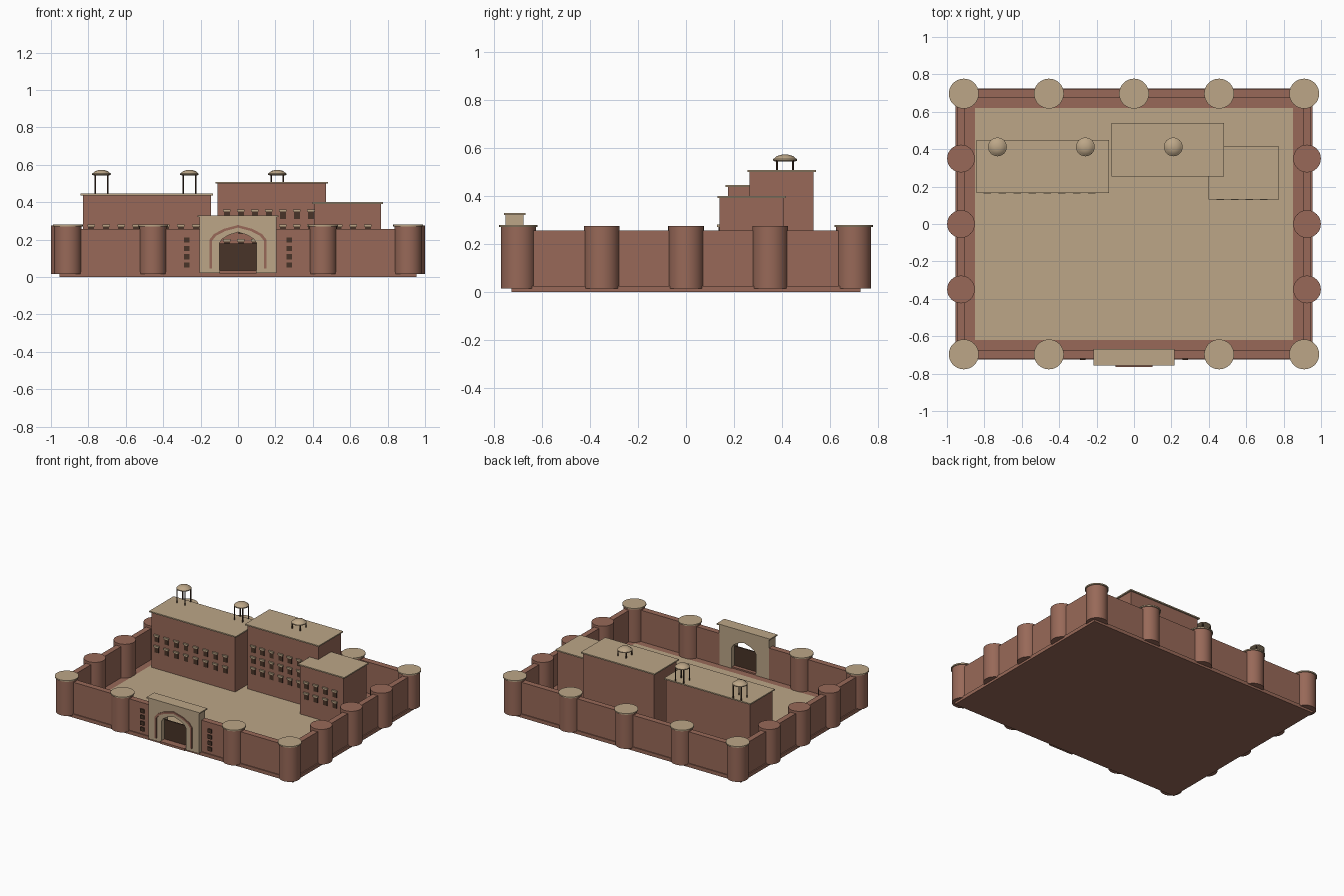
import bpy, bmesh, math

cube = bpy.data.objects.get("Cube")
if cube:
    bpy.data.objects.remove(cube, do_unlink=True)


def material(name, rgb):
    m = bpy.data.materials.new(name)
    m.use_nodes = True
    m.diffuse_color = (*rgb, 1)
    m.node_tree.nodes["Principled BSDF"].inputs["Base Color"].default_value = (*rgb, 1)
    return m


BRICK = material("red sandstone", (0.314, 0.141, 0.098))
SAND = material("pale stone", (0.503, 0.381, 0.242))
DARK = material("dark opening", (0.065, 0.034, 0.021))


def finish(name, bm, mat, smooth=False):
    bmesh.ops.recalc_face_normals(bm, faces=bm.faces)
    mesh = bpy.data.meshes.new(name)
    bm.to_mesh(mesh)
    bm.free()
    mesh.materials.append(mat)
    obj = bpy.data.objects.new(name, mesh)
    bpy.context.collection.objects.link(obj)
    if smooth:
        bpy.ops.object.select_all(action='DESELECT')
        obj.select_set(True)
        bpy.context.view_layer.objects.active = obj
        bpy.ops.object.shade_smooth_by_angle(angle=math.radians(35))
    return obj


def box(name, x, y, z, mat):
    """Box between (low, high) pairs."""
    bm = bmesh.new()
    bmesh.ops.create_cube(bm, size=1)
    for v in bm.verts:
        v.co = [pair[0] if c < 0 else pair[1] for c, pair in zip(v.co, (x, y, z))]
    return finish(name, bm, mat)


def lathe(name, x, y, profile, mat, sides=32):
    """Revolve a (radius, height) profile into a closed solid."""
    bm = bmesh.new()
    rings = []
    for r, z in profile:
        rings.append([bm.verts.new((x + r * math.cos(a), y + r * math.sin(a), z))
                      for a in (math.tau * i / sides for i in range(sides))])
    for low, high in zip(rings, rings[1:]):
        for i in range(sides):
            j = (i + 1) % sides
            bm.faces.new((low[i], low[j], high[j], high[i]))
    bm.faces.new(rings[0])
    bm.faces.new(rings[-1])
    return finish(name, bm, mat, smooth=True)


def prism(name, outline, y0, y1, mat):
    """Extrude an (x, z) outline along y."""
    bm = bmesh.new()
    face = bm.faces.new([bm.verts.new((x, y0, z)) for x, z in outline])
    new = bmesh.ops.extrude_face_region(bm, geom=[face])["geom"]
    bmesh.ops.translate(bm, vec=(0, y1 - y0, 0),
                        verts=[v for v in new if isinstance(v, bmesh.types.BMVert)])
    return finish(name, bm, mat)


def arch(w, foot, spring, peak):
    """Pointed arch from the right foot over the peak to the left foot."""
    rise = peak - spring
    half = [(w, foot), (w, spring), (w * 0.85, spring + rise * 0.38),
            (w * 0.5, spring + rise * 0.74)]
    return half + [(0, peak)] + [(-x, z) for x, z in reversed(half)]


# Plinth and courtyard
box("plinth", (-0.955, 0.955), (-0.725, 0.725), (0, 0.026), BRICK)
box("courtyard_floor", (-0.85, 0.85), (-0.62, 0.62), (0.02, 0.03), SAND)

# Perimeter walls, with a gap for the gate
WALL = (0.02, 0.257)
for side, s in (("left", 1), ("right", -1)):
    box(side + "_wall", sorted((s * 0.905, s * 0.946)), (-0.718, 0.718), WALL, BRICK)
    box(side + "_front_wall", sorted((s * 0.2, s * 0.91)), (-0.718, -0.675), WALL, BRICK)
box("back_wall", (-0.91, 0.91), (0.675, 0.718), WALL, BRICK)

# Towers: capped on the front and back, plain on the sides
capped = [(x, s * 0.697) for s in (-1, 1) for x in (-0.91, -0.455, 0.455, 0.91)] + [(0, 0.697)]
for x, y in capped:
    lathe("tower", x, y, [(0.073, 0.016), (0.073, 0.272)], BRICK)
    lathe("tower_cap", x, y, [(0.08, 0.271), (0.08, 0.28)], SAND)
for s in (-1, 1):
    for y in (-0.35, 0, 0.35):
        lathe("side_tower", s * 0.925, y, [(0.074, 0.016), (0.074, 0.275)], BRICK)

# Gatehouse with an open arch, raised band, low door and step
prism("gatehouse", [(-0.205, 0.022), (-0.205, 0.322), (0.205, 0.322), (0.205, 0.022)]
      + arch(0.1, 0.022, 0.18, 0.24), -0.75, -0.675, SAND)
box("gatehouse_roof", (-0.217, 0.217), (-0.757, -0.668), (0.32, 0.329), SAND)
prism("arch_band", arch(0.152, 0.045, 0.2, 0.278)
      + arch(0.138, 0.045, 0.194, 0.264)[::-1], -0.757, -0.749, BRICK)
box("gate_door", (-0.1, 0.1), (-0.715, -0.707), (0.03, 0.18), DARK)
box("gate_step", (-0.1, 0.1), (-0.765, -0.68), (0.02, 0.036), BRICK)

# Slits beside the gate
for s in (-1, 1):
    for z in (0.064, 0.108, 0.153, 0.198):
        box("gate_slit", (s * 0.275 - 0.015, s * 0.275 + 0.015), (-0.726, -0.717),
            (z - 0.014, z + 0.014), DARK)

# Palace blocks: name, x, y, top, first window, window step, count, rows
blocks = [
    ("right_palace", (-0.83, -0.145), (0.175, 0.44), 0.438, -0.785, 0.08, 8, (0.17, 0.25)),
    ("middle_palace", (-0.11, 0.47), (0.265, 0.53), 0.5, -0.06, 0.075, 7, (0.17, 0.25, 0.33)),
    ("left_palace", (0.41, 0.765), (0.14, 0.405), 0.392, 0.46, 0.078, 4, (0.17, 0.25)),
]
for name, x, y, top, first, step, count, rows in blocks:
    box(name, x, y, (0.025, top), BRICK)
    box(name + "_roof", (x[0] - 0.011, x[1] + 0.011), (y[0] - 0.01, y[1] + 0.01),
        (top - 0.001, top + 0.008), SAND)
    for z in rows:
        for i in range(count):
            cx = first + i * step
            box("palace_window", (cx - 0.016, cx + 0.016), (y[0] - 0.005, y[0] + 0.002),
                (z - 0.02, z + 0.02), DARK)
            box("window_hood", (cx - 0.02, cx + 0.02), (y[0] - 0.012, y[0] + 0.002),
                (z + 0.02, z + 0.032), SAND)

# Roof kiosks: four posts under a shallow dome
for x, roof in ((-0.73, 0.44), (-0.26, 0.44), (0.21, 0.502)):
    for dx in (-0.033, 0.033):
        for dy in (-0.033, 0.033):
            lathe("kiosk_post", x + dx, 0.412 + dy, [(0.004, roof), (0.004, 0.55)], DARK, 8)
    lathe("kiosk_dome", x, 0.412, [(0.04, 0.543), (0.05, 0.547), (0.05, 0.553), (0.04, 0.56),
                                   (0.034, 0.566), (0.018, 0.571), (0.004, 0.573)], SAND)
